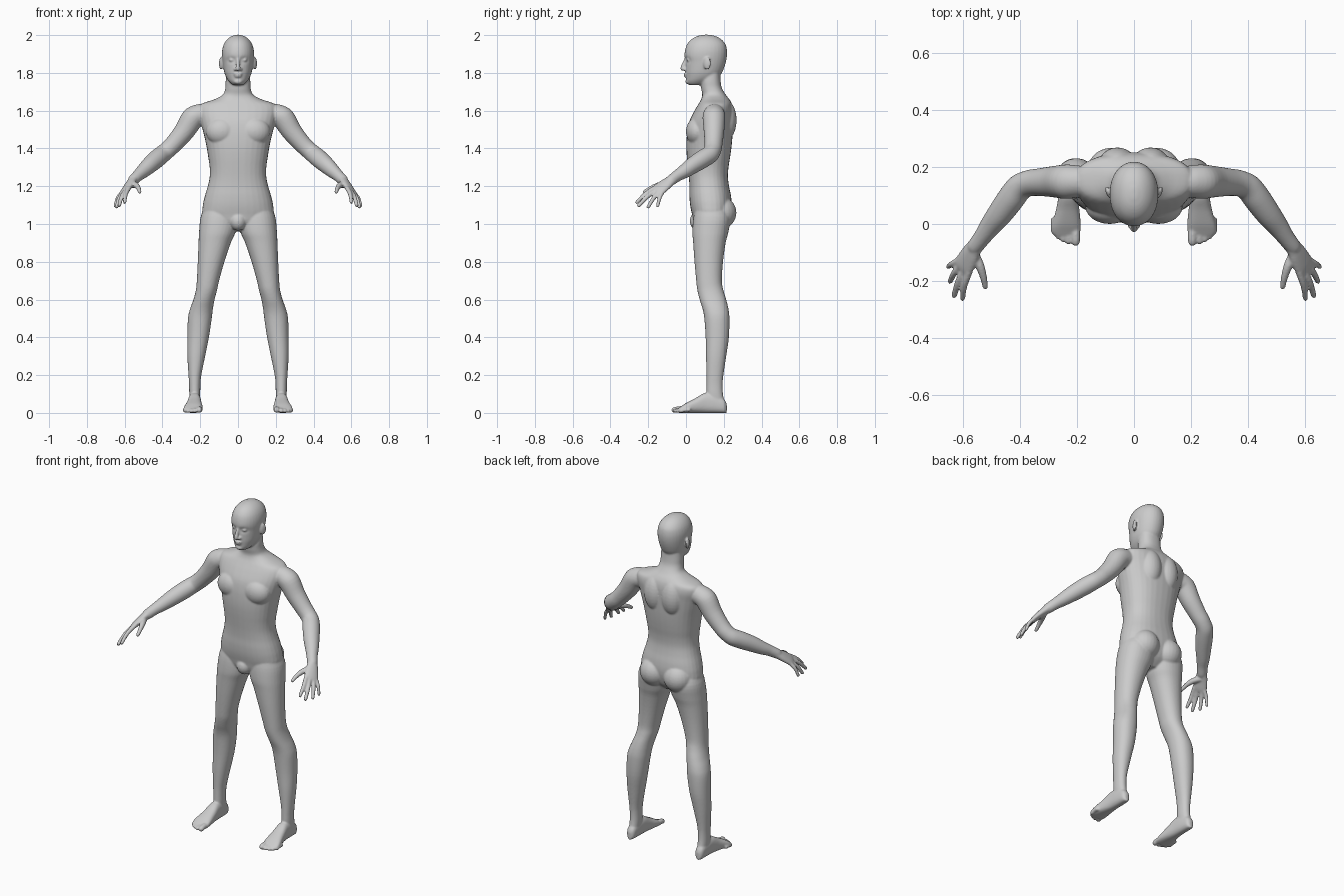
import bpy, bmesh, math
from mathutils import Vector, Matrix

SEG = 32


def catmull(a, b, c, d, t):
    return [0.5 * (2*q + (r-p)*t + (2*p-5*q+4*r-s)*t*t + (3*q-p-3*r+s)*t**3)
            for p, q, r, s in zip(a, b, c, d)]


def loft(bm, rings, power=2.0, sub=4):
    """Skin smoothly interpolated rings; each ring = centre, half-axis u, half-axis v."""
    keys = [[*c, *u, *v] for c, u, v in rings]
    fine = []
    for i in range(len(keys) - 1):
        a, d = keys[max(i-1, 0)], keys[min(i+2, len(keys)-1)]
        fine += [catmull(a, keys[i], keys[i+1], d, k/sub) for k in range(sub)]
    fine.append(keys[-1])
    loops = []
    for k in fine:
        c, u, v = Vector(k[:3]), Vector(k[3:6]), Vector(k[6:])
        loop = []
        for j in range(SEG):
            t = 2*math.pi*j/SEG
            x, y = math.cos(t), math.sin(t)
            loop.append(bm.verts.new(c + u*math.copysign(abs(x)**(2/power), x)
                                     + v*math.copysign(abs(y)**(2/power), y)))
        loops.append(loop)
    for l0, l1 in zip(loops, loops[1:]):
        for j in range(SEG):
            n = (j+1) % SEG
            bm.faces.new((l0[j], l0[n], l1[n], l1[j]))
    bm.faces.new(loops[0][::-1])
    bm.faces.new(loops[-1])
    return [v for l in loops for v in l]


def slabs(bm, rows, power=2.0):
    """Horizontal sections: z, x inner, x outer, y front, y back."""
    return loft(bm, [(((a+b)/2, (f+k)/2, z), ((b-a)/2, 0, 0), (0, (k-f)/2, 0))
                     for z, a, b, f, k in rows], power)


def tube(bm, pts, side=(0, 0, 1)):
    """Tube along x, y, z, radius[, thickness] points, with rounded ends."""
    pts = [tuple(p) if len(p) == 5 else (*p, p[3]) for p in pts]
    c = [Vector(p[:3]) for p in pts]
    rings = []
    for i, p in enumerate(pts):
        d = (c[min(i+1, len(c)-1)] - c[max(i-1, 0)]).normalized()
        u = Vector(side)
        u = (u - d*u.dot(d)).normalized()
        v = d.cross(u)
        if i == len(pts)-1:
            rings.append((c[i], u*p[3], v*p[4]))
            for k in (0.6, 0.9, 0.995):
                s = math.sqrt(1-k*k)
                rings.append((c[i] + d*p[4]*k, u*p[3]*s, v*p[4]*s))
        else:
            rings.append((c[i], u*p[3], v*p[4]))
    return loft(bm, rings)


def ball(bm, loc, radii, rot=0.0):
    m = Matrix.Translation(loc) @ Matrix.Rotation(rot, 4, 'Z') @ Matrix.Diagonal((*radii, 1))
    bmesh.ops.create_uvsphere(bm, u_segments=24, v_segments=16, radius=1, matrix=m)


def torso(bm):
    rows = [(.96, .05, .09, .17), (1.0, .13, .045, .215), (1.05, .185, .032, .235),
            (1.1, .186, .022, .242), (1.15, .175, .018, .238), (1.2, .16, .018, .228),
            (1.25, .15, .015, .222), (1.3, .15, .01, .225), (1.35, .157, .005, .233),
            (1.4, .165, .002, .24), (1.45, .175, .003, .245), (1.5, .188, .008, .248),
            (1.55, .2, .02, .25), (1.6, .21, .045, .25), (1.635, .195, .066, .243),
            (1.66, .125, .08, .23), (1.685, .08, .086, .21), (1.72, .067, .08, .19),
            (1.76, .065, .078, .183), (1.82, .06, .09, .18)]
    slabs(bm, [(z, -a, a, f, b) for z, a, f, b in rows], 2.3)
    ball(bm, (0, .065, 1.015), (.045, .045, .05))


def head(bm):
    rows = [(1.735, .022, .02, .08), (1.742, .035, .008, .11), (1.757, .05, .001, .14),
            (1.775, .062, 0, .17), (1.8, .072, -.002, .19), (1.83, .078, -.002, .203),
            (1.86, .082, -.003, .212), (1.89, .085, -.008, .217), (1.92, .084, -.005, .217),
            (1.95, .076, .005, .21), (1.975, .06, .025, .19), (1.993, .037, .055, .16),
            (2.002, .01, .09, .125)]
    skin = slabs(bm, [(z, -a, a, f, b) for z, a, f, b in rows], 2.1)
    for v in skin:                                   # eye sockets
        if v.co.y < .08:
            q = ((abs(v.co.x)-.033)/.017)**2 + ((v.co.z-1.868)/.013)**2
            v.co.y += .013*math.exp(-q)
    tube(bm, [(0, .006, 1.885, .009), (0, -.006, 1.86, .009), (0, -.016, 1.835, .011),
              (0, -.018, 1.822, .012)], (1, 0, 0))   # nose
    ball(bm, (0, -.001, 1.794), (.024, .012, .006))  # lips
    ball(bm, (0, 0, 1.782), (.02, .011, .006))
    ball(bm, (0, .012, 1.754), (.024, .016, .014))   # chin


def side_muscles(bm):
    ball(bm, (.058, .205, 1.55), (.068, .063, .11))  # shoulder blade
    ball(bm, (.08, .185, 1.06), (.084, .082, .085))  # buttock
    ball(bm, (.085, .06, 1.49), (.085, .06, .075))   # chest
    ball(bm, (.09, .112, 1.85), (.009, .021, .034), -.35)  # ear
    ball(bm, (.014, -.004, 1.819), (.009, .013, .008))     # nostril
    ball(bm, (.033, .014, 1.868), (.015, .012, .009))      # eye


def leg(bm):
    slabs(bm, [(.05, .203, .255, .115, .205), (.1, .2, .258, .109, .196),
               (.15, .199, .259, .109, .194), (.2, .194, .262, .109, .198),
               (.3, .174, .268, .106, .213), (.4, .154, .268, .104, .227),
               (.5, .139, .265, .097, .23), (.55, .133, .254, .088, .225),
               (.6, .124, .236, .072, .213), (.65, .111, .223, .06, .198),
               (.7, .1, .218, .054, .19), (.8, .072, .213, .045, .196),
               (.9, .038, .209, .038, .21), (.96, .012, .206, .034, .225),
               (1.04, 0, .197, .04, .235), (1.12, .02, .165, .06, .2)], 2.15)


def foot(bm):
    rows = [(.216, .222, .238, .045), (.21, .211, .249, .06), (.195, .204, .256, .078),
            (.15, .199, .26, .1), (.1, .196, .264, .105), (.05, .191, .273, .078),
            (0, .186, .286, .052), (-.025, .187, .288, .036), (-.04, .192, .282, .026)]
    loft(bm, [(((a+b)/2, y, h/2), ((b-a)/2, 0, 0), (0, 0, h/2)) for y, a, b, h in rows], 2.5)
    for x, y, r in ((.204, -.062, .015), (.229, -.061, .011), (.248, -.054, .0105),
                    (.265, -.043, .0105), (.28, -.026, .0105)):
        tube(bm, [(x, y+.05, r+.006, r), (x, y+.02, r+.005, r), (x, y, r, r)], (1, 0, 0))


def arm(bm):
    tube(bm, [(.16, .15, 1.585, .05), (.205, .149, 1.578, .057), (.24, .148, 1.56, .06),
              (.285, .148, 1.49, .054), (.335, .146, 1.43, .048), (.37, .142, 1.395, .046),
              (.4, .128, 1.37, .047), (.43, .09, 1.345, .048), (.47, .035, 1.31, .044),
              (.505, -.01, 1.278, .037), (.53, -.045, 1.256, .031),
              (.555, -.078, 1.232, .028)], (.3, .5, 1))


def hand(bm):
    across = Vector((.63, .63, -.436))
    back = Vector((.67, -.18, .71))
    tube(bm, [(.535, -.05, 1.253, .028, .025), (.557, -.08, 1.23, .03, .023),
              (.574, -.108, 1.21, .037, .02), (.592, -.14, 1.185, .042, .017),
              (.6, -.153, 1.174, .04, .014)], across)
    knuckle = Vector((.596, -.147, 1.178))
    for k, tip, r in ((-.031, (.6, -.26, 1.115), .0115), (-.01, (.629, -.25, 1.098), .012),
                      (.012, (.643, -.2, 1.09), .0115), (.031, (.65, -.15, 1.095), .0105)):
        a, b = knuckle + across*k, Vector(tip)
        mid = (a+b)/2 + back*.008
        tube(bm, [(*a, r+.001), (*mid, r), (*b, r-.002)], across)
    tube(bm, [(.562, -.1, 1.21, .018), (.54, -.145, 1.205, .016), (.527, -.185, 1.19, .0125),
              (.52, -.22, 1.17, .01)], across)


# central parts, then one side mirrored to the other
bm = bmesh.new()
for part in (side_muscles, leg, foot, arm, hand):
    part(bm)
dup = bmesh.ops.duplicate(bm, geom=bm.verts[:] + bm.edges[:] + bm.faces[:])['geom']
for e in dup:
    if isinstance(e, bmesh.types.BMVert):
        e.co.x *= -1
torso(bm)
head(bm)
bmesh.ops.recalc_face_normals(bm, faces=bm.faces[:])

mesh = bpy.data.meshes.new("human_body")
bm.to_mesh(mesh)
bm.free()
body = bpy.data.objects.new("human_body", mesh)
bpy.context.collection.objects.link(body)

# fuse the parts into one skin and soften the joins
remesh = body.modifiers.new("fuse", 'REMESH')
remesh.mode = 'VOXEL'
remesh.voxel_size = 0.005
remesh.use_smooth_shade = True
soften = body.modifiers.new("soften", 'SMOOTH')
soften.factor = 0.5
soften.iterations = 6
